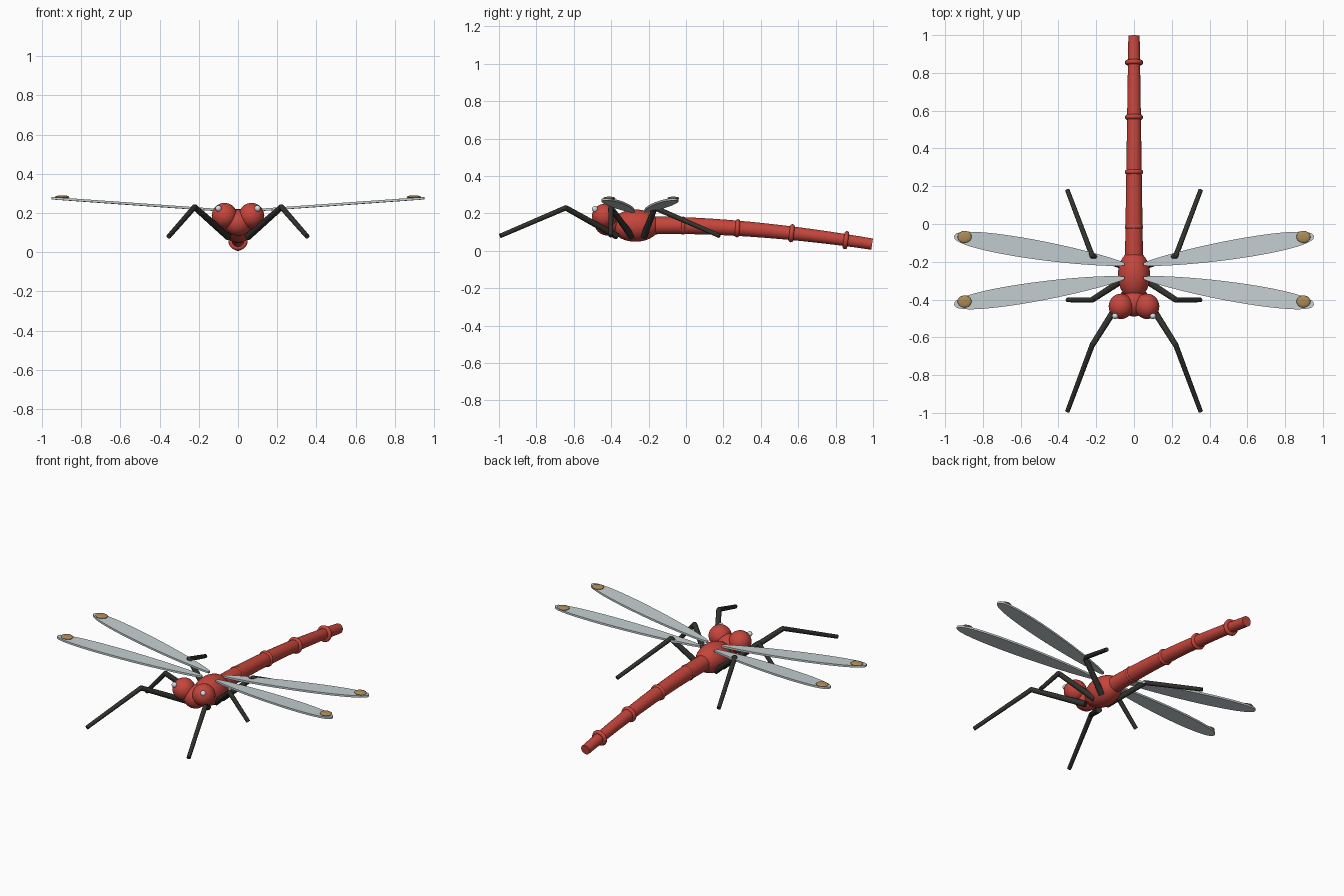
import bpy, bmesh, math
from mathutils import Vector

if "Cube" in bpy.data.objects:
    bpy.data.objects.remove(bpy.data.objects["Cube"])


def material(name, rgb):
    m = bpy.data.materials.new(name)
    m.diffuse_color = (*rgb, 1)
    m.use_nodes = True
    m.node_tree.nodes["Principled BSDF"].inputs["Base Color"].default_value = m.diffuse_color
    return m


RED = material("body red", (0.56, 0.06, 0.045))
DARK = material("leg black", (0.03, 0.032, 0.026))
WING = material("wing grey", (0.56, 0.62, 0.64))
TAN = material("wing spot tan", (0.42, 0.26, 0.10))
WHITE = material("eye glint", (0.65, 0.75, 0.8))


def finish(obj, name, mat, smooth=True):
    obj.name = name
    obj.data.materials.append(mat)
    if smooth:
        bpy.ops.object.select_all(action='DESELECT')
        obj.select_set(True)
        bpy.context.view_layer.objects.active = obj
        bpy.ops.object.shade_smooth_by_angle(angle=math.radians(40))
    return obj


def from_bmesh(bm, name, mat):
    bmesh.ops.recalc_face_normals(bm, faces=bm.faces)
    me = bpy.data.meshes.new(name)
    bm.to_mesh(me)
    bm.free()
    obj = bpy.data.objects.new(name, me)
    bpy.context.collection.objects.link(obj)
    return finish(obj, name, mat)


def ball(name, loc, radii, mat, seg=32):
    bpy.ops.mesh.primitive_uv_sphere_add(segments=seg, ring_count=seg // 2, location=loc)
    bpy.context.object.scale = radii
    return finish(bpy.context.object, name, mat)


def rod(name, a, b, r1, r2, mat):
    a, b = Vector(a), Vector(b)
    bpy.ops.mesh.primitive_cone_add(vertices=12, radius1=r1, radius2=r2,
                                    depth=(b - a).length, location=(a + b) / 2)
    o = bpy.context.object
    o.rotation_euler = (b - a).to_track_quat('Z', 'Y').to_euler()
    return finish(o, name, mat)


# Abdomen: tapered tube drooping toward the tail
def spine(y):
    t = max(0, y + 0.1)
    return Vector((0, y, 0.136 - 0.118 * t ** 1.75 * 0.72 - 0.0005 * t))


def tangent(y):
    return (spine(y + 0.01) - spine(y - 0.01)).normalized()


bm = bmesh.new()
loops = []
SIDES, STEPS = 24, 20
for i in range(STEPS + 1):
    y = -0.2 + 1.195 * i / STEPS
    r = 0.048 - 0.018 * i / STEPS
    c, d = spine(y), tangent(y)
    up = Vector((1, 0, 0)).cross(d)
    loops.append([bm.verts.new(c + r * (math.cos(a) * Vector((1, 0, 0)) + math.sin(a) * up))
                  for a in (2 * math.pi * k / SIDES for k in range(SIDES))])
for p, q in zip(loops, loops[1:]):
    for k in range(SIDES):
        n = (k + 1) % SIDES
        bm.faces.new((p[k], p[n], q[n], q[k]))
bm.faces.new(loops[0])
bm.faces.new(loops[-1])
from_bmesh(bm, "abdomen", RED)

# Abdomen rings
for i, y in enumerate((-0.015, 0.275, 0.565, 0.855)):
    bpy.ops.mesh.primitive_torus_add(major_radius=0.036, minor_radius=0.013, major_segments=28,
                                     minor_segments=10, location=spine(y))
    o = bpy.context.object
    o.rotation_euler = tangent(y).to_track_quat('Z', 'Y').to_euler()
    finish(o, f"abdomen_ring_{i + 1}", RED)

# Thorax and head
ball("thorax", (0, -0.27, 0.135), (0.085, 0.13, 0.086), RED)
ball("head", (0, -0.42, 0.15), (0.07, 0.07, 0.068), RED)


# Wing: thin leaf blade between root and tip
def wing(name, root, tip):
    root, tip = Vector(root), Vector(tip)
    axis = tip - root
    side = Vector((-axis.y, axis.x, 0)).normalized()
    bm = bmesh.new()
    n = 28
    ts = [(1 - math.cos(math.pi * i / n)) / 2 for i in range(n + 1)]
    width = [0.105 * t ** 0.75 * (1 - t) ** 0.4 + 0.006 * (1 - t) for t in ts]
    pts = [root + axis * t + side * w for t, w in zip(ts, width)]
    pts += [root + axis * t - side * w for t, w in list(zip(ts, width))[-2::-1]]
    face = bm.faces.new([bm.verts.new(p - Vector((0, 0, 0.006))) for p in pts])
    ext = bmesh.ops.extrude_face_region(bm, geom=[face])
    bmesh.ops.translate(bm, vec=(0, 0, 0.012),
                        verts=[v for v in ext["geom"] if isinstance(v, bmesh.types.BMVert)])
    from_bmesh(bm, name, WING)


for s, label in ((-1, "left"), (1, "right")):
    # Eyes with glints
    ball(f"{label}_eye", (s * 0.069, -0.436, 0.186), (0.065, 0.067, 0.065), RED)
    ball(f"{label}_eye_glint", (s * 0.1, -0.487, 0.223), (0.016,) * 3, WHITE, 16)
    # Wings and wing spots
    for pos, y0, y1, ys in (("front", -0.285, -0.427, -0.41), ("rear", -0.213, -0.065, -0.068)):
        wing(f"{label}_{pos}_wing", (s * 0.05, y0, 0.211), (s * 0.952, y1, 0.275))
        ball(f"{label}_{pos}_wing_spot", (s * 0.897, ys, 0.281), (0.037, 0.032, 0.009), TAN, 20)
    # Legs: thigh up to the knee, shin down to the foot
    for pos, yr, yk, yf in (("front", -0.37, -0.643, -0.993),
                            ("middle", -0.29, -0.402, -0.402),
                            ("hind", -0.225, -0.167, 0.18)):
        knee = (s * 0.222, yk, 0.23)
        rod(f"{label}_{pos}_thigh", (s * 0.05, yr, 0.078), knee, 0.018, 0.015, DARK)
        rod(f"{label}_{pos}_shin", knee, (s * 0.353, yf, 0.08), 0.014, 0.012, DARK)
        ball(f"{label}_{pos}_knee", knee, (0.014,) * 3, DARK, 12)
